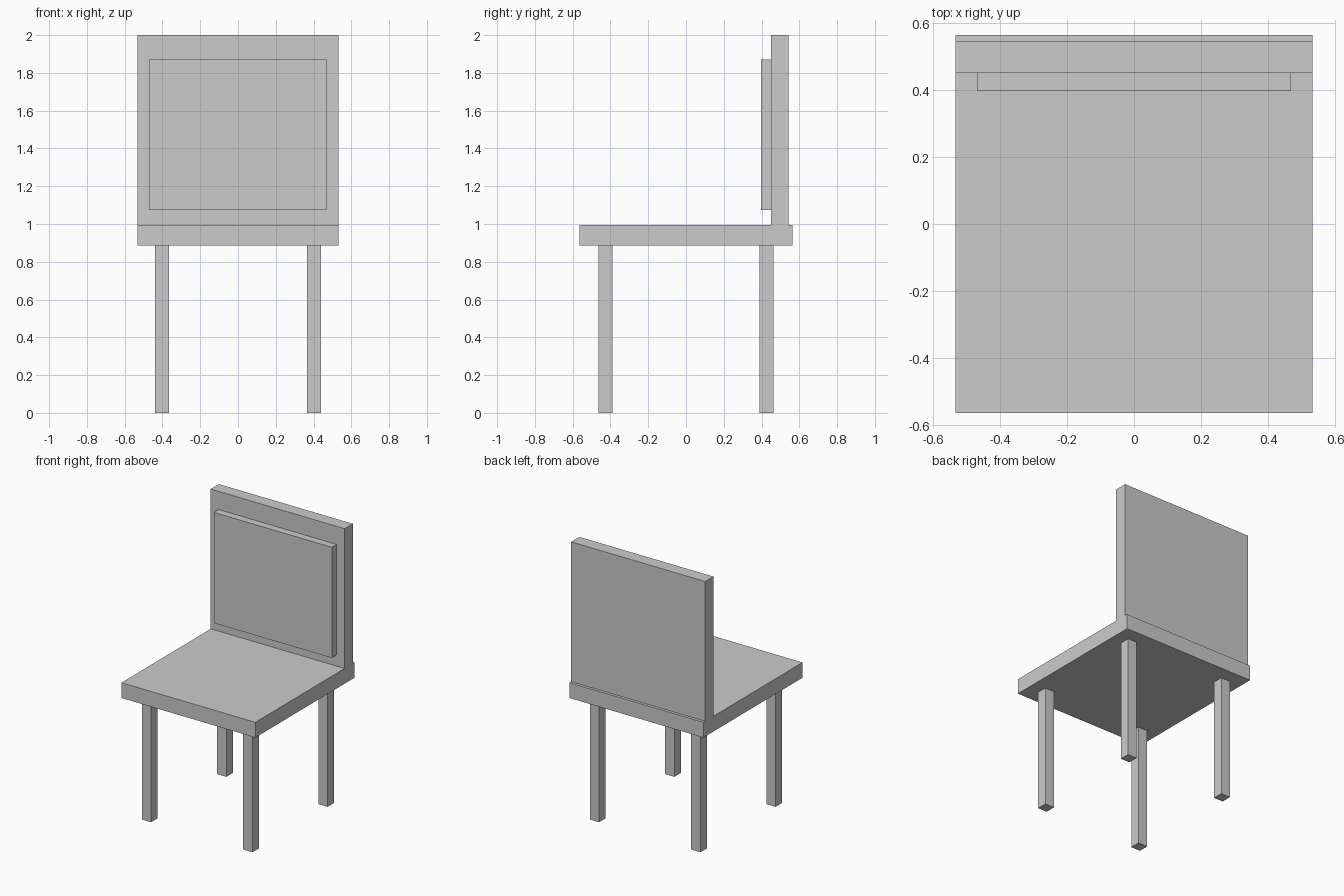
import bpy
import bmesh

if "Cube" in bpy.data.objects:
    bpy.data.objects.remove(bpy.data.objects["Cube"])


def box(name, x, y, z):
    """Box spanning the given (min, max) ranges."""
    bm = bmesh.new()
    bmesh.ops.create_cube(bm, size=1)
    for v in bm.verts:
        v.co = [r[0] if c < 0 else r[1] for c, r in zip(v.co, (x, y, z))]
    return finish(name, bm)


def finish(name, bm):
    bmesh.ops.recalc_face_normals(bm, faces=bm.faces)
    mesh = bpy.data.meshes.new(name)
    bm.to_mesh(mesh)
    bm.free()
    obj = bpy.data.objects.new(name, mesh)
    bpy.context.collection.objects.link(obj)
    return obj


HALF_W, SEAT_Y = 0.532, 0.563
SEAT_BOTTOM, SEAT_TOP = 0.886, 0.996
BACK_FRONT, BACK_REAR = 0.45, 0.543

# Seat and backrest: one side profile extruded across the width
profile = [(-SEAT_Y, SEAT_BOTTOM), (SEAT_Y, SEAT_BOTTOM), (SEAT_Y, SEAT_TOP),
           (BACK_REAR, SEAT_TOP), (BACK_REAR, 2.0), (BACK_FRONT, 2.0),
           (BACK_FRONT, SEAT_TOP), (-SEAT_Y, SEAT_TOP)]
bm = bmesh.new()
side = bm.faces.new([bm.verts.new((-HALF_W, y, z)) for y, z in profile])
ext = bmesh.ops.extrude_face_region(bm, geom=[side], use_keep_orig=True)
bmesh.ops.translate(bm, vec=(2 * HALF_W, 0, 0),
                    verts=[g for g in ext["geom"] if isinstance(g, bmesh.types.BMVert)])
finish("seat_and_backrest", bm)

# Raised panel on the front of the backrest
box("back_panel", (-0.468, 0.468), (0.396, BACK_FRONT), (1.075, 1.87))

# Four square legs
LEG = 0.037
for y_name, cy in (("front", -0.427), ("rear", 0.427)):
    for x_name, cx in (("left", -0.403), ("right", 0.403)):
        box(f"{y_name}_{x_name}_leg", (cx - LEG, cx + LEG),
            (cy - LEG, cy + LEG), (0, SEAT_BOTTOM))
